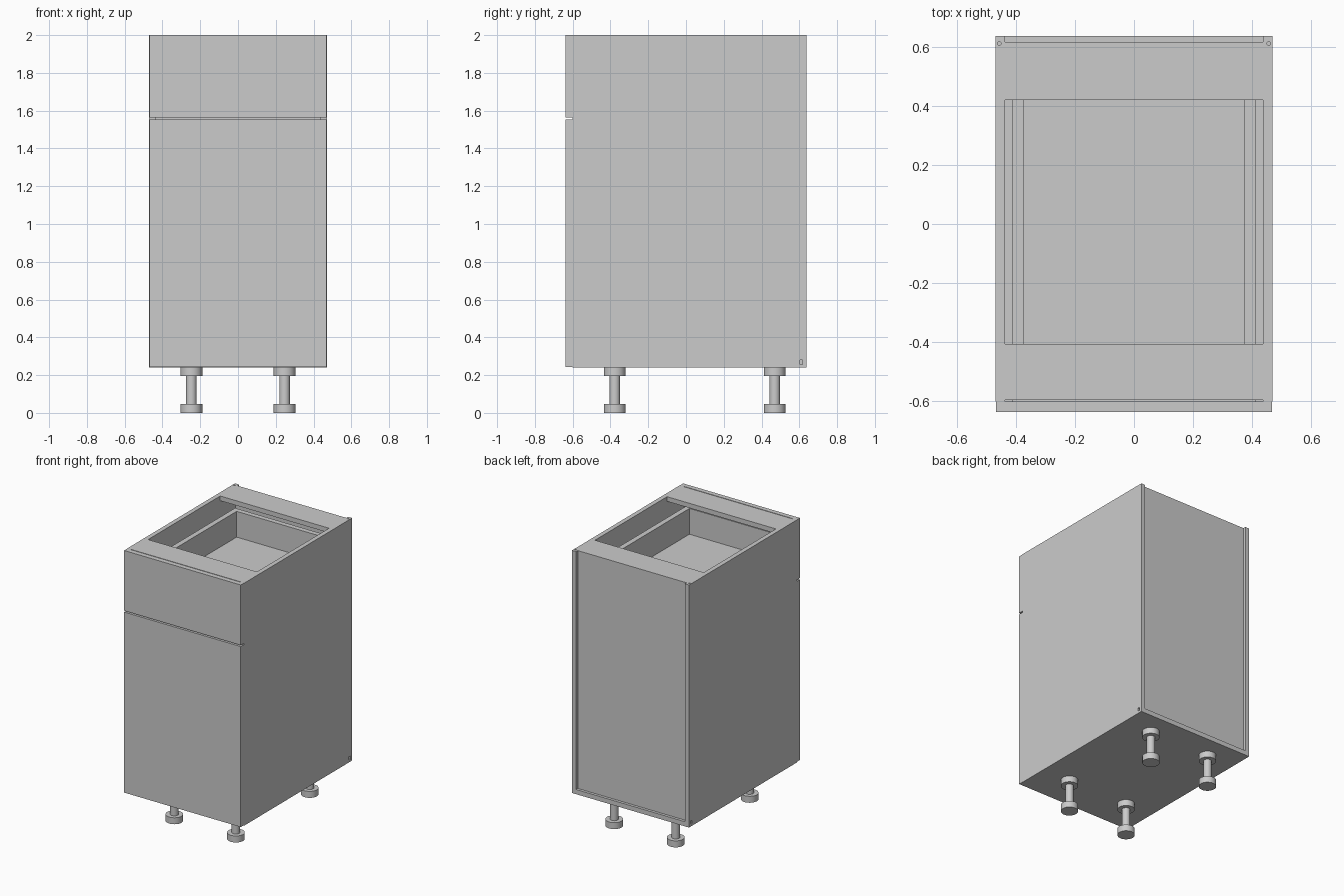
import bpy
import bmesh
from mathutils import Matrix

if "Cube" in bpy.data.objects:
    bpy.data.objects.remove(bpy.data.objects["Cube"])


def new_object(name, bm):
    mesh = bpy.data.meshes.new(name)
    bm.to_mesh(mesh)
    bm.free()
    obj = bpy.data.objects.new(name, mesh)
    bpy.context.collection.objects.link(obj)
    return obj


def box(name, x, y, z):
    """Box from (min, max) ranges on each axis."""
    bm = bmesh.new()
    bmesh.ops.create_cube(bm, size=1)
    for v in bm.verts:
        for i, (lo, hi) in enumerate((x, y, z)):
            v.co[i] = lo if v.co[i] < 0 else hi
    return new_object(name, bm)


def rod(name, x, y, sections, segments=32):
    """Stack of upright cylinders given as (radius, z0, z1)."""
    bm = bmesh.new()
    for r, z0, z1 in sections:
        bmesh.ops.create_cone(bm, cap_ends=True, segments=segments, radius1=r, radius2=r,
                              depth=z1 - z0,
                              matrix=Matrix.Translation((x, y, (z0 + z1) / 2)))
    return new_object(name, bm)


def cut(target, cutter):
    mod = target.modifiers.new("hole", "BOOLEAN")
    mod.operation = "DIFFERENCE"
    mod.solver = "EXACT"
    mod.object = cutter
    cutter.hide_render = True
    cutter.hide_set(True)


def mirrored(a, b, s):
    return tuple(sorted((a * s, b * s)))


OUT, INN = 0.47, 0.437      # outer and inner faces of the side panels
BOT, TOP = 0.24, 2.0        # carcass height range
FRONT, BACK = -0.602, 0.637

# Carcass sides with a small slot low at the back and a peg hole in the top
for side, s in (("left", -1), ("right", 1)):
    panel = box(side + "_side_panel", mirrored(INN, OUT, s), (FRONT, BACK), (BOT, TOP))
    cut(panel, box(side + "_slot_cutter", mirrored(0.455, 0.48, s), (0.603, 0.616), (0.257, 0.281)))
    cut(panel, rod(side + "_peg_hole_cutter", 0.457 * s, 0.612, [(0.006, 1.98, 2.02)], 16))

# Bottom, recessed back and top rails
box("bottom_panel", (-INN, INN), (FRONT, BACK), (BOT, BOT + 0.034))
box("back_panel", (-INN, INN), (0.597, 0.617), (BOT + 0.034, TOP - 0.034))
box("front_top_rail", (-INN, INN), (-0.597, -0.407), (TOP - 0.034, TOP))
box("back_top_rail", (-INN, INN), (0.42, 0.617), (TOP - 0.034, TOP))

# Door and drawer front, separated by a narrow gap
box("door", (-0.468, 0.468), (-0.637, -0.602), (0.243, 1.553))
box("drawer_front", (-0.468, 0.468), (-0.637, -0.602), (1.563, TOP))

# Open drawer box under the rails
RIM, BASE = 1.867, 1.65
for side, s in (("left", -1), ("right", 1)):
    box("drawer_%s_wall" % side, mirrored(0.375, 0.413, s), (-0.602, 0.557), (BASE, RIM))
box("drawer_inner_front", (-0.375, 0.375), (-0.602, -0.575), (BASE, RIM))
box("drawer_back_wall", (-0.375, 0.375), (0.52, 0.557), (BASE, RIM))
box("drawer_base", (-0.375, 0.375), (-0.575, 0.52), (BASE, 1.68))

# Four spool-shaped adjustable feet
for row, y in (("front", -0.377), ("back", 0.47)):
    for side, x in (("left", -0.247), ("right", 0.247)):
        leg = rod("%s_%s_leg" % (row, side), x, y,
                  [(0.058, 0, 0.047), (0.028, 0.047, 0.195), (0.058, 0.195, BOT)])
        bpy.ops.object.select_all(action="DESELECT")
        bpy.context.view_layer.objects.active = leg
        leg.select_set(True)
        bpy.ops.object.shade_smooth_by_angle()
